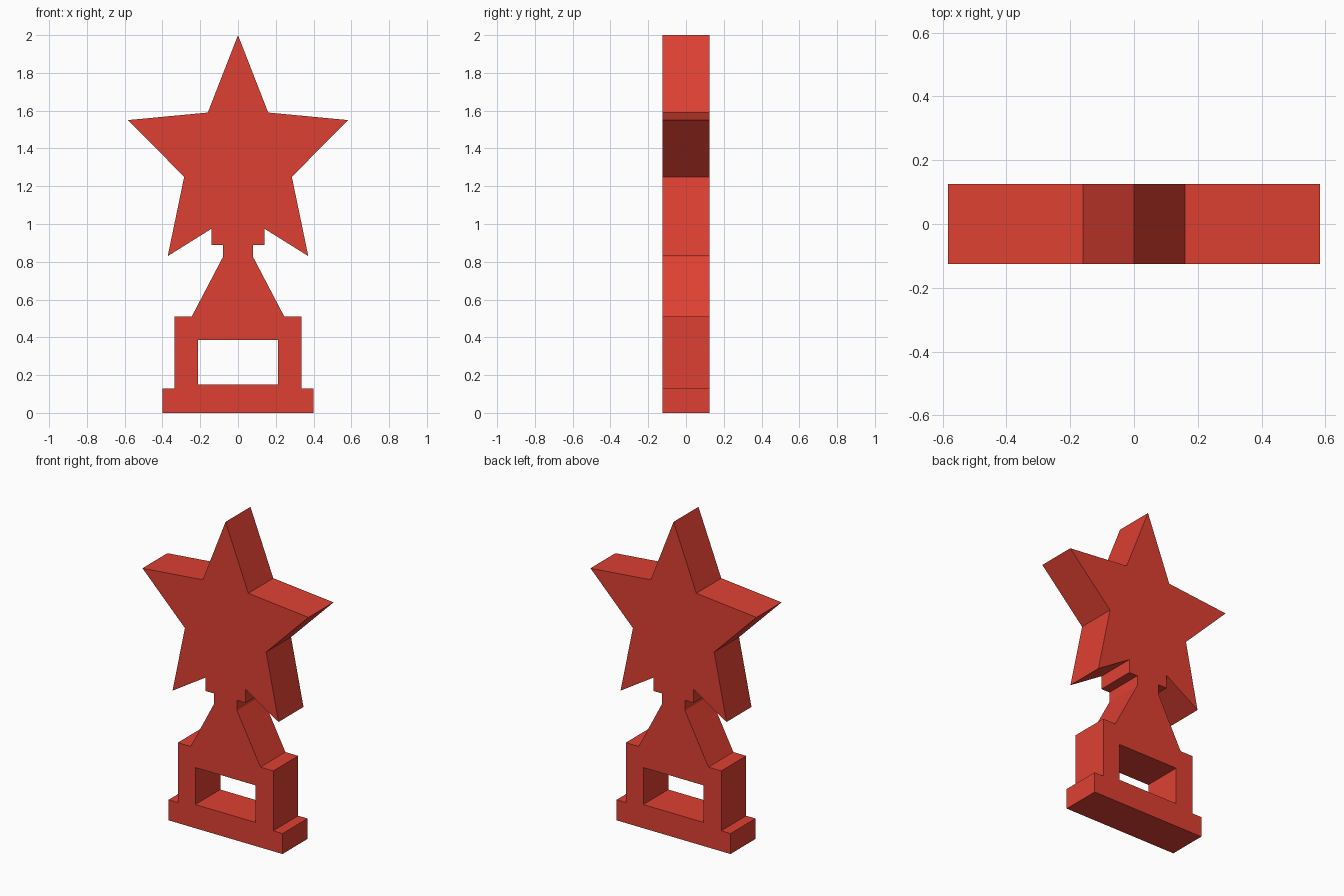
import bpy
import math

if "Cube" in bpy.data.objects:
    bpy.data.objects.remove(bpy.data.objects["Cube"])

HALF_DEPTH = 0.125

red = bpy.data.materials.new("trophy red")
red.diffuse_color = (0.73, 0.051, 0.032, 1.0)
red.use_nodes = True
red.node_tree.nodes["Principled BSDF"].inputs["Base Color"].default_value = red.diffuse_color

# Right half of the outline (x, z), from the foot up to the star's tip
plinth = [(0.4, 0), (0.4, 0.13), (0.335, 0.13), (0.335, 0.51)]
stem = [(0.245, 0.51), (0.08, 0.825), (0.08, 0.89), (0.14, 0.89), (0.14, 0.975)]
star = [(0.372, 0.83), (0.285, 1.25), (0.583, 1.55), (0.16, 1.59)]
half = plinth + stem + star
outline = half + [(0, 2)] + [(-x, z) for x, z in reversed(half)]

# Rectangular window in the plinth
window = [(-0.212, 0.15), (0.212, 0.15), (0.212, 0.385), (-0.212, 0.385)]


def add_loop(curve, points):
    spline = curve.splines.new('POLY')
    spline.points.add(len(points) - 1)
    for p, (x, z) in zip(spline.points, points):
        p.co = (x, z, 0, 1)
    spline.use_cyclic_u = True


# Star trophy: filled outline with a hole, extruded front to back
curve = bpy.data.curves.new("star_trophy_profile", 'CURVE')
curve.dimensions = '2D'
curve.fill_mode = 'BOTH'
curve.extrude = HALF_DEPTH
add_loop(curve, outline)
add_loop(curve, window)
curve.materials.append(red)

trophy = bpy.data.objects.new("star_trophy", curve)
trophy.rotation_euler = (math.radians(90), 0, 0)
bpy.context.collection.objects.link(trophy)

# Turn the curve into a flat-shaded mesh
bpy.context.view_layer.objects.active = trophy
trophy.select_set(True)
bpy.ops.object.convert(target='MESH')
bpy.ops.object.transform_apply(location=False, rotation=True, scale=False)
bpy.ops.object.mode_set(mode='EDIT')
bpy.ops.mesh.select_all(action='SELECT')
bpy.ops.mesh.remove_doubles(threshold=0.0005)
bpy.ops.mesh.normals_make_consistent(inside=False)
bpy.ops.object.mode_set(mode='OBJECT')
bpy.ops.object.shade_flat()
